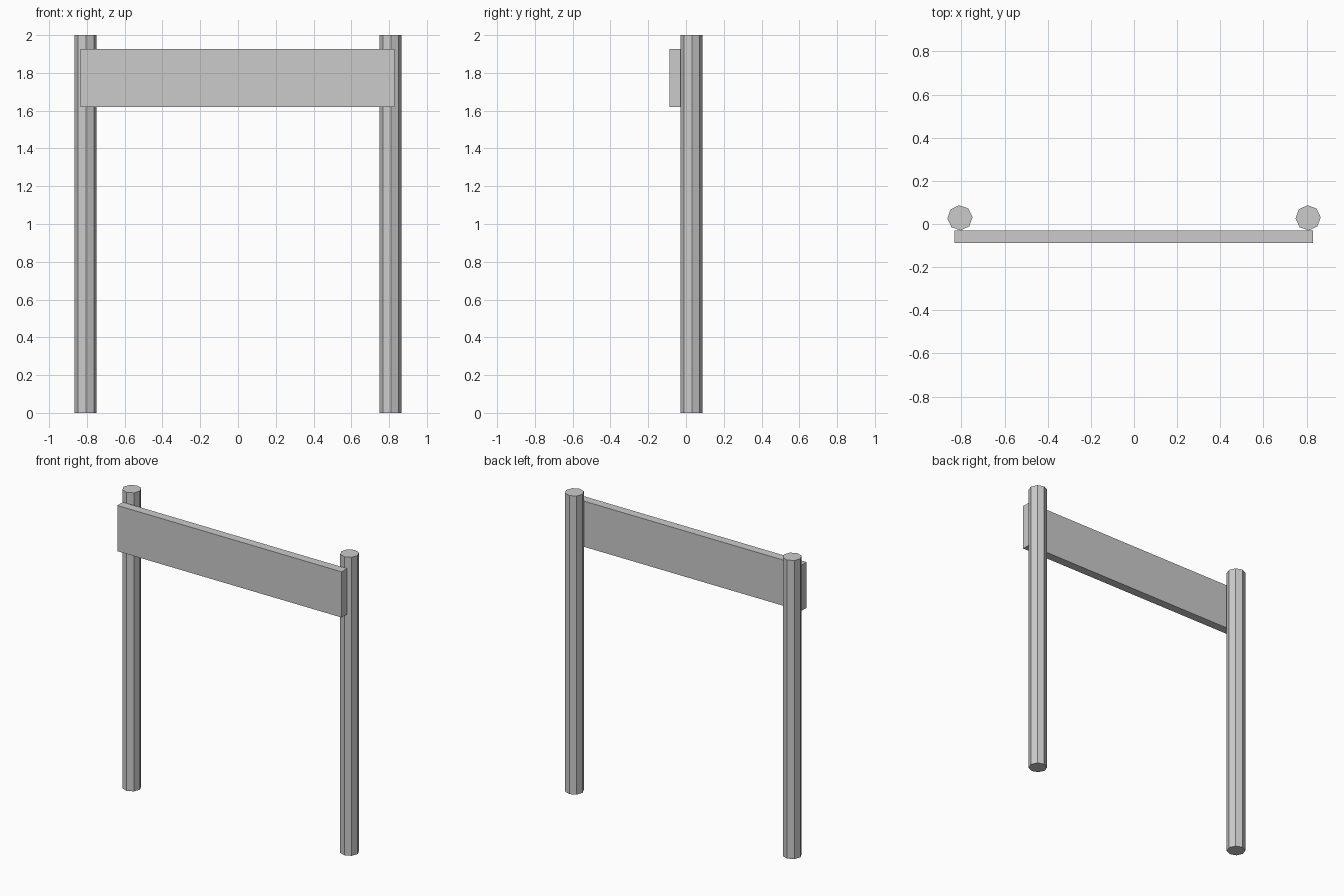
import bpy
import math

if "Cube" in bpy.data.objects:
    bpy.data.objects.remove(bpy.data.objects["Cube"])


def post(name, x):
    # eight-sided flat-shaded post standing on the ground
    bpy.ops.mesh.primitive_cylinder_add(vertices=8, radius=0.0585, depth=2.0,
                                        location=(x, 0.0285, 1.0),
                                        rotation=(0, 0, math.radians(3)))
    bpy.context.object.name = name


def board(name, lo, hi):
    # box between two opposite corners
    bpy.ops.mesh.primitive_cube_add(size=1, location=[(a + b) / 2 for a, b in zip(lo, hi)])
    ob = bpy.context.object
    ob.name = name
    ob.scale = [b - a for a, b in zip(lo, hi)]


# Two posts
post("left_post", -0.807)
post("right_post", 0.807)

# Sign board fixed to the front of the posts
board("sign_board", (-0.833, -0.087, 1.62), (0.829, -0.029, 1.926))
